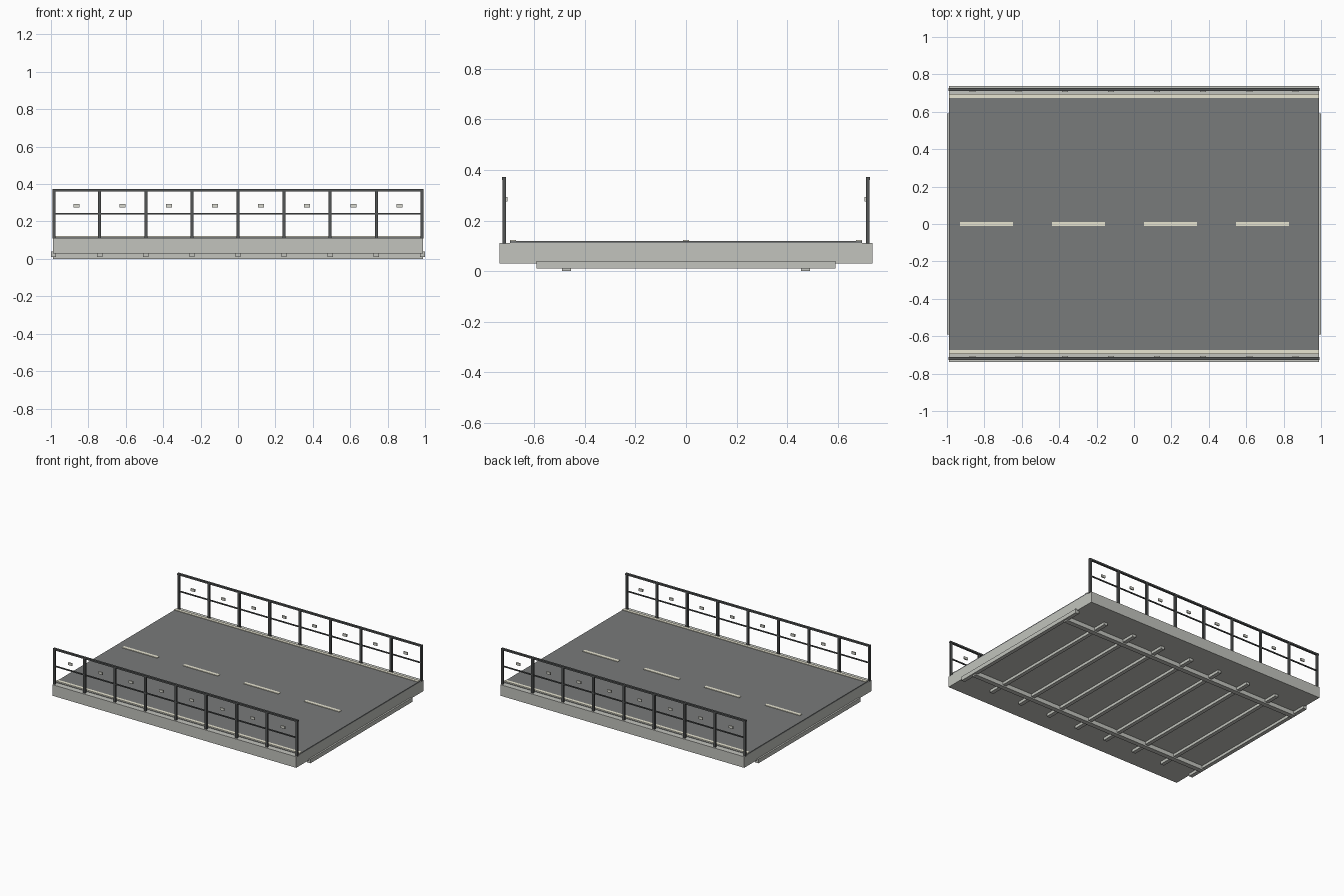
import bpy, bmesh
from mathutils import Matrix, Vector

if "Cube" in bpy.data.objects:
    bpy.data.objects.remove(bpy.data.objects["Cube"])


def material(name, rgb):
    m = bpy.data.materials.new(name)
    m.diffuse_color = (*rgb, 1.0)
    m.use_nodes = True
    m.node_tree.nodes["Principled BSDF"].inputs["Base Color"].default_value = m.diffuse_color
    return m


CONCRETE = material("concrete", (0.54, 0.55, 0.51))
ASPHALT = material("asphalt", (0.19, 0.197, 0.197))
PAINT = material("road paint", (0.80, 0.78, 0.64))
STEEL = material("dark steel", (0.085, 0.09, 0.09))
REFLECT = material("reflector", (0.70, 0.70, 0.63))


def boxes(name, mat, spans):
    """One object made of boxes, each given as ((x0, x1), (y0, y1), (z0, z1))."""
    bm = bmesh.new()
    for span in spans:
        centre = Vector([(a + b) / 2 for a, b in span])
        size = [abs(b - a) for a, b in span]
        bmesh.ops.create_cube(
            bm, size=1, matrix=Matrix.Translation(centre) @ Matrix.Diagonal((*size, 1)))
    mesh = bpy.data.meshes.new(name)
    bm.to_mesh(mesh)
    bm.free()
    mesh.materials.append(mat)
    obj = bpy.data.objects.new(name, mesh)
    bpy.context.collection.objects.link(obj)
    return obj


def around(c, width):
    return (c - width / 2, c + width / 2)


HALF = 0.988          # half length of the deck
BAY = 0.2465          # spacing of posts and cross beams
stations = [BAY * (i - 4) for i in range(9)]
bays = [BAY * (i - 3.5) for i in range(8)]
full = (-HALF, HALF)

# Deck slab and road surface
boxes("deck_slab", CONCRETE, [(full, (-0.737, 0.737), (0.03, 0.111))])
boxes("road_surface", ASPHALT, [(full, (-0.695, 0.695), (0.110, 0.119))])

# Painted lane dashes and edge lines
boxes("lane_dashes", PAINT,
      [(around(-0.789 + 0.492 * i, 0.284), (-0.012, 0.012), (0.118, 0.123))
       for i in range(4)])
boxes("edge_lines", PAINT,
      [(full, around(s * 0.684, 0.023), (0.118, 0.123)) for s in (-1, 1)])

# Underside framing
boxes("cross_beams", CONCRETE,
      [(around(x, 0.028), (-0.59, 0.59), (0.01, 0.04)) for x in stations])
boxes("girders", CONCRETE,
      [(full, around(s * 0.472, 0.035), (0.0, 0.035)) for s in (-1, 1)])

# Railings on both sides
for side, s in (("front", -1), ("back", 1)):
    y = s * 0.719
    boxes(side + "_rail_posts", STEEL,
          [(around(min(max(x, -0.983), 0.983), 0.016), around(y, 0.014), (0.108, 0.366))
           for x in stations])
    boxes(side + "_top_rail", STEEL, [((-0.991, 0.991), around(y, 0.016), (0.361, 0.373))])
    boxes(side + "_middle_rail", STEEL, [(full, around(y, 0.008), (0.238, 0.246))])
    boxes(side + "_reflectors", REFLECT,
          [(around(x, 0.032), around(s * 0.710, 0.009), (0.276, 0.294)) for x in bays])
